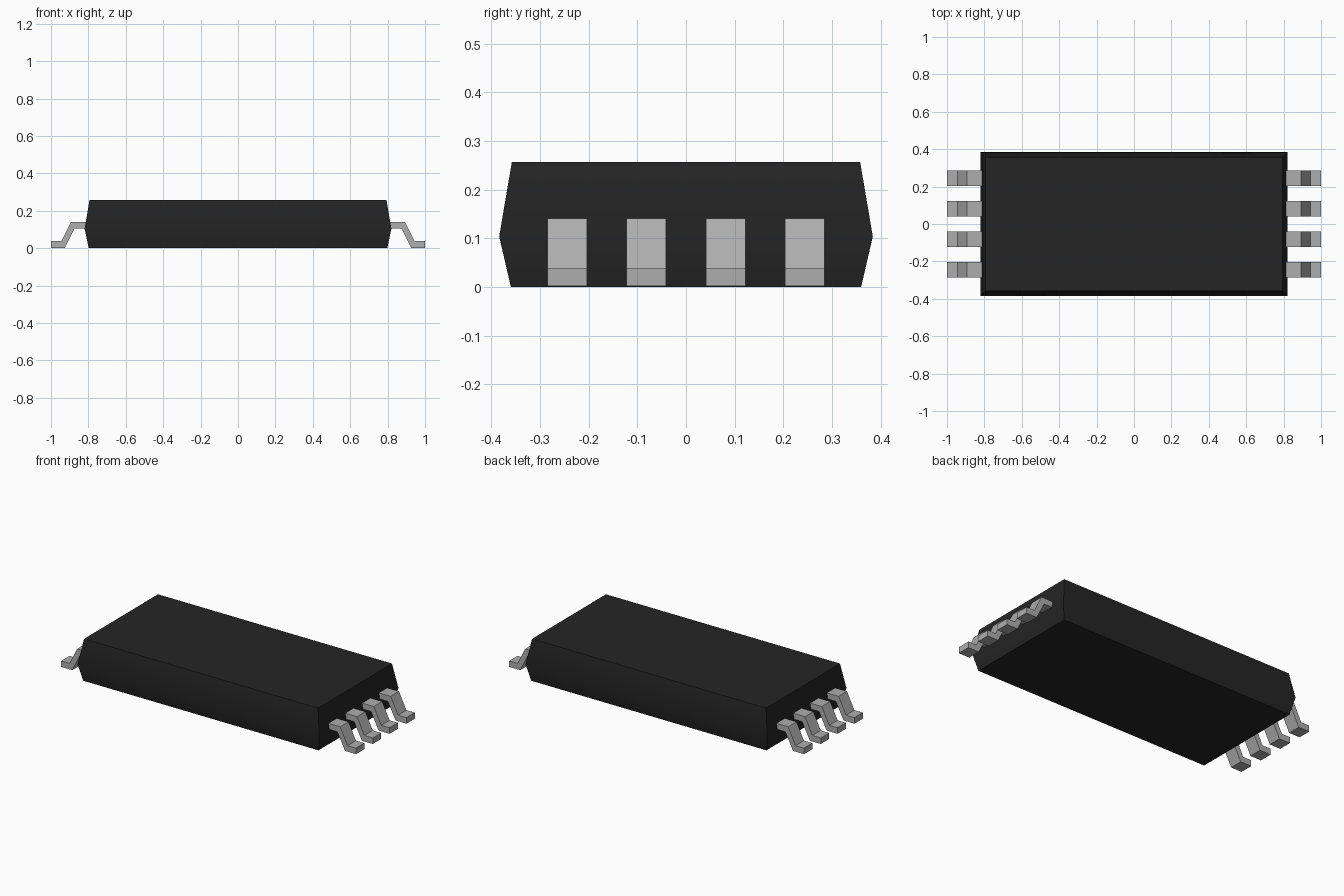
import bpy, bmesh, math

cube = bpy.data.objects.get("Cube")
if cube:
    bpy.data.objects.remove(cube, do_unlink=True)


def material(name, value):
    m = bpy.data.materials.new(name)
    m.use_nodes = True
    color = (value, value, value, 1)
    m.diffuse_color = color
    m.node_tree.nodes["Principled BSDF"].inputs["Base Color"].default_value = color
    return m


def finish(bm, name, mat):
    bmesh.ops.recalc_face_normals(bm, faces=bm.faces)
    mesh = bpy.data.meshes.new(name)
    bm.to_mesh(mesh)
    bm.free()
    mesh.materials.append(mat)
    ob = bpy.data.objects.new(name, mesh)
    bpy.context.collection.objects.link(ob)
    return ob


black = material("black plastic", 0.018)
silver = material("silver metal", 0.42)

# Package body: stacked rectangles (half x, half y, z), widest at the seam
bm = bmesh.new()
rings = []
for hx, hy, z in [(0.798, 0.36, 0), (0.82, 0.384, 0.104), (0.794, 0.358, 0.257)]:
    rings.append([bm.verts.new((sx * hx, sy * hy, z))
                  for sx, sy in ((-1, -1), (1, -1), (1, 1), (-1, 1))])
bm.faces.new(rings[0])
bm.faces.new(rings[-1])
for low, high in zip(rings, rings[1:]):
    for i in range(4):
        j = (i + 1) % 4
        bm.faces.new((low[i], low[j], high[j], high[i]))
body = finish(bm, "package_body", black)

# Soft seam between lower and upper side walls, sharp corners elsewhere
body.select_set(True)
bpy.context.view_layer.objects.active = body
bpy.ops.object.shade_smooth_by_angle(angle=math.radians(30))
body.select_set(False)

# Gull-wing leads: bent strip profile in x, z, swept across the lead width
PROFILE = [(0.80, 0.141), (0.893, 0.141), (0.943, 0.039), (1.0, 0.039),
           (1.0, 0.002), (0.926, 0.002), (0.874, 0.105), (0.80, 0.105)]
WIDTH, PITCH = 0.081, 0.163


def lead(name, side, y):
    bm = bmesh.new()
    ends = [[bm.verts.new((side * x, y + s * WIDTH / 2, z)) for x, z in PROFILE]
            for s in (-1, 1)]
    for end in ends:
        bm.faces.new(end)
    n = len(PROFILE)
    for i in range(n):
        j = (i + 1) % n
        bm.faces.new((ends[0][i], ends[0][j], ends[1][j], ends[1][i]))
    finish(bm, name, silver)


for side, label in ((1, "left"), (-1, "right")):
    for k in range(4):
        lead(f"{label}_lead_{k + 1}", side, (k - 1.5) * PITCH)
